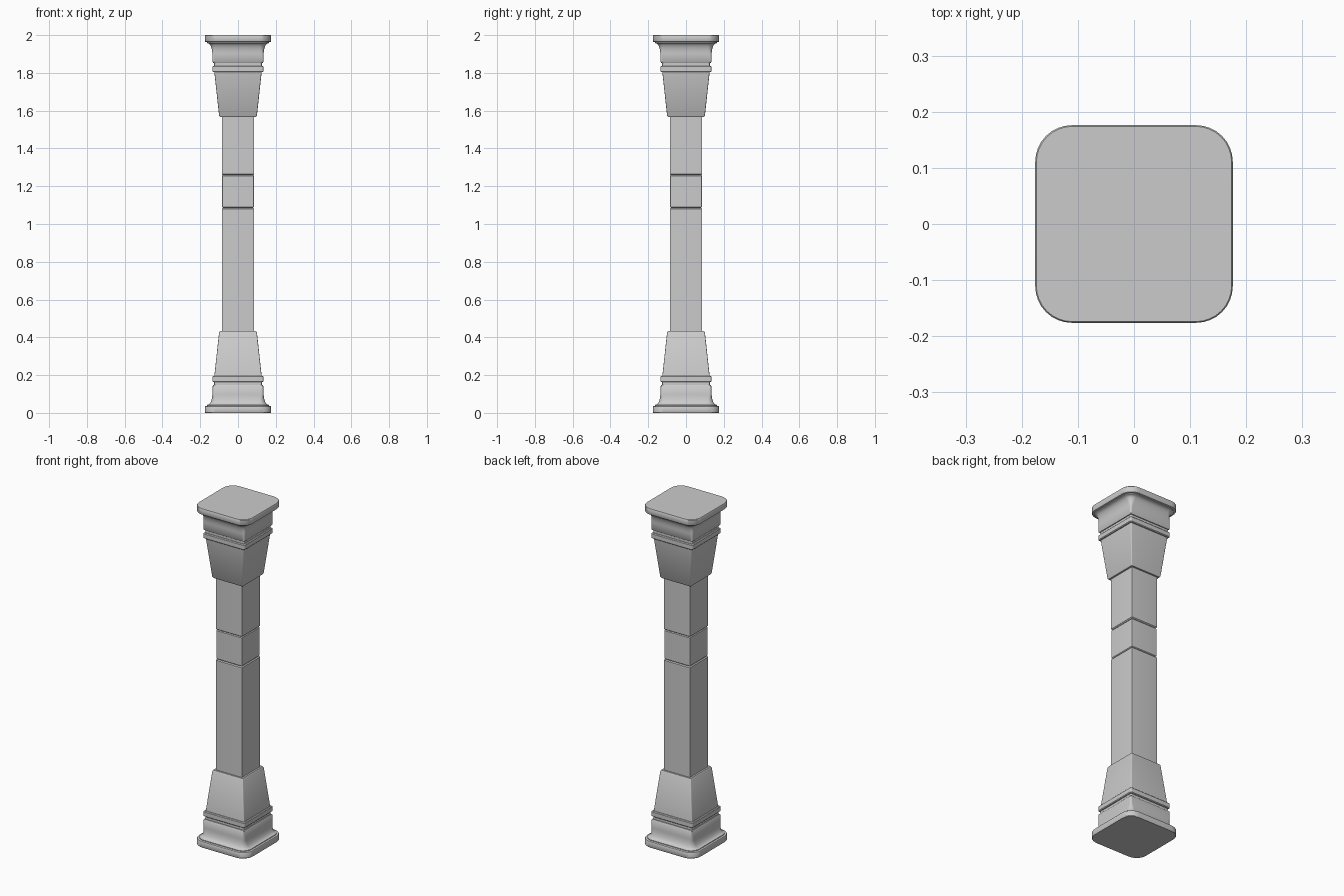
import bpy, bmesh, math

if "Cube" in bpy.data.objects:
    bpy.data.objects.remove(bpy.data.objects["Cube"])

SEG = 8  # segments per rounded corner


def ring_points(half, radius):
    """Rounded square outline, counter-clockwise."""
    c = half - radius
    pts = []
    for q, (sx, sy) in enumerate([(1, 1), (-1, 1), (-1, -1), (1, -1)]):
        for i in range(SEG + 1):
            a = math.pi / 2 * (q + i / SEG)
            pts.append((sx * c + radius * math.cos(a), sy * c + radius * math.sin(a)))
    return pts


def loft(name, sections, flip=False):
    """Stack rounded squares (half width, corner radius, z); flip mirrors about z = 1."""
    bm = bmesh.new()
    rings = []
    for half, radius, z in sections:
        z = 2 - z if flip else z
        rings.append([bm.verts.new((x, y, z)) for x, y in ring_points(half, radius)])
    n = len(rings[0])
    for a, b in zip(rings, rings[1:]):
        for i in range(n):
            j = (i + 1) % n
            bm.faces.new((a[i], a[j], b[j], b[i]))
    bm.faces.new(rings[0][::-1])
    bm.faces.new(rings[-1])
    bmesh.ops.recalc_face_normals(bm, faces=bm.faces[:])
    mesh = bpy.data.meshes.new(name)
    bm.to_mesh(mesh)
    bm.free()
    obj = bpy.data.objects.new(name, mesh)
    bpy.context.collection.objects.link(obj)
    bpy.ops.object.select_all(action='DESELECT')
    obj.select_set(True)
    bpy.context.view_layer.objects.active = obj
    bpy.ops.object.shade_smooth_by_angle(angle=math.radians(35))
    return obj


def block(half, radius, z0, z1, bevel):
    """Sections of a block with softened top and bottom edges."""
    return [(half - bevel, radius, z0), (half, radius, z0 + bevel),
            (half, radius, z1 - bevel), (half - bevel, radius, z1)]


# Concave sweep from the plinth up to the block above it
cove = [(0.164, 0.055, 0.033), (0.164, 0.055, 0.041)]
for i in range(9):
    a = math.pi / 2 * i / 8
    t = i / 8
    cove.append((0.136 + 0.025 * (1 - math.sin(a)), 0.05 - 0.038 * t,
                 0.043 + 0.057 * (1 - math.cos(a))))
cove += [(0.134, 0.008, 0.143), (0.131, 0.008, 0.147)]

# Base and capital are mirror images
for name, flip in (("base", False), ("capital", True)):
    loft(name + "_plate", [(0.174, 0.064, 0), (0.176, 0.065, 0.003), (0.176, 0.065, 0.031),
                           (0.174, 0.064, 0.035), (0.169, 0.060, 0.037)], flip)
    loft(name + "_cove", cove, flip)
    loft(name + "_neck", [(0.126, 0.006, 0.140), (0.126, 0.006, 0.170)], flip)
    loft(name + "_band", block(0.135, 0.010, 0.163, 0.196, 0.004), flip)
    loft(name + "_taper", [(0.126, 0.006, 0.190), (0.100, 0.005, 0.427),
                           (0.096, 0.005, 0.433)], flip)

# Shaft of three blocks separated by fine grooves
for name, half, z0, z1 in (("shaft_lower", 0.086, 0.425, 1.085),
                           ("shaft_middle", 0.084, 1.085, 1.260),
                           ("shaft_upper", 0.086, 1.260, 1.575)):
    loft(name, block(half, 0.002, z0, z1, 0.005))
